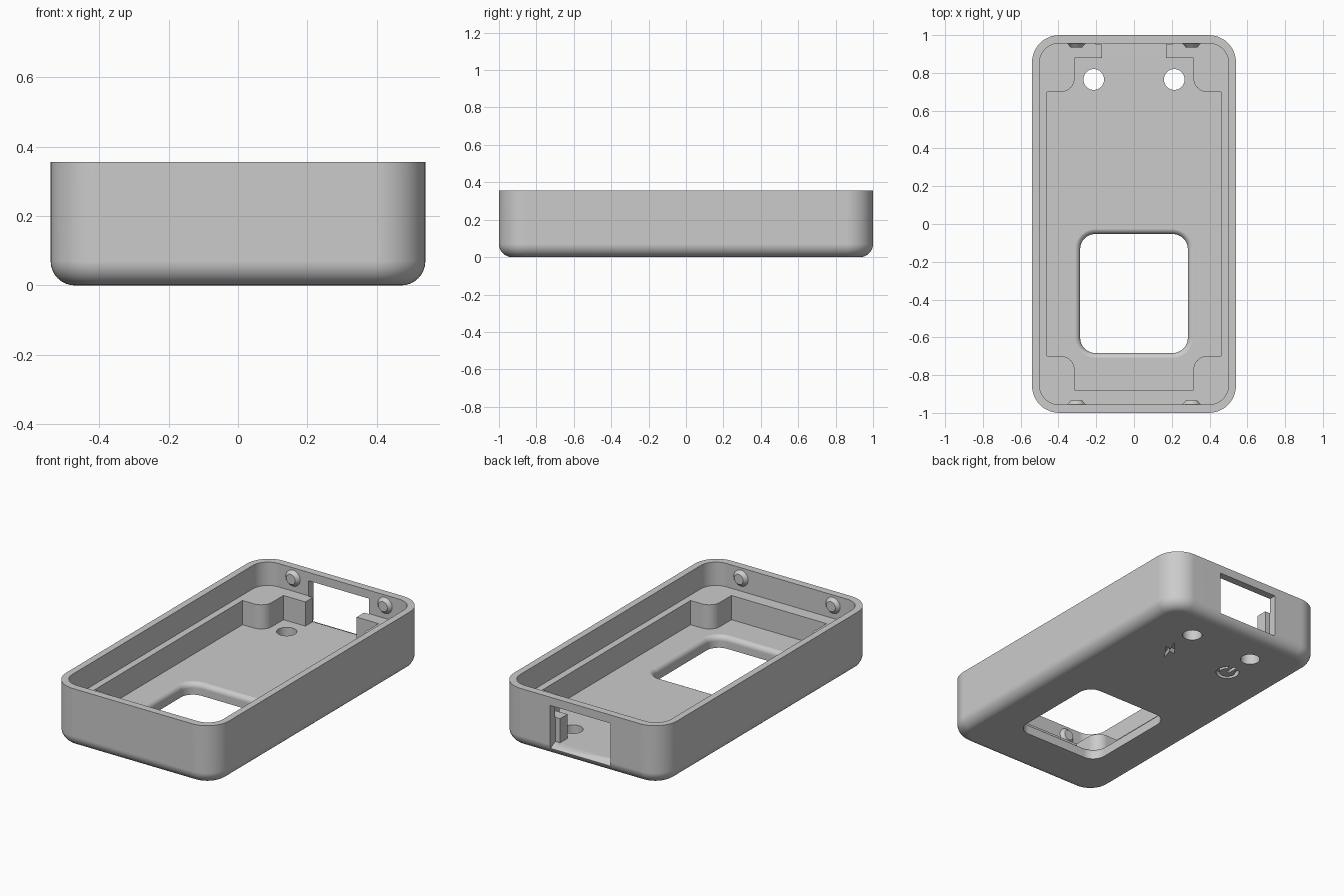
import bpy
import bmesh
from math import sin, cos, pi, radians
from mathutils import Matrix

scene_cube = bpy.data.objects.get("Cube")
if scene_cube:
    bpy.data.objects.remove(scene_cube, do_unlink=True)

# One plastic colour
GREY = (0.6, 0.6, 0.6, 1)
plastic = bpy.data.materials.new("grey_plastic")
plastic.use_nodes = True
plastic.diffuse_color = GREY
plastic.node_tree.nodes["Principled BSDF"].inputs["Base Color"].default_value = GREY

HEIGHT, FLOOR, LEDGE = 0.355, 0.07, 0.215


def arc(cx, cy, r, a0, a1, n=12):
    return [(cx + r * cos(radians(a0 + (a1 - a0) * i / n)),
             cy + r * sin(radians(a0 + (a1 - a0) * i / n))) for i in range(n + 1)]


def rounded_rect(hx, hy, r, cy=0):
    pts = []
    for k, (sx, sy) in enumerate(((1, 1), (-1, 1), (-1, -1), (1, -1))):
        pts += arc(sx * (hx - r), cy + sy * (hy - r), r, 90 * k, 90 * k + 90)
    return pts


def at_height(pts, z):
    return [(x, y, z) for x, y in pts]


def make_object(name, bm):
    bmesh.ops.recalc_face_normals(bm, faces=bm.faces)
    mesh = bpy.data.meshes.new(name)
    bm.to_mesh(mesh)
    bm.free()
    mesh.materials.append(plastic)
    obj = bpy.data.objects.new(name, mesh)
    bpy.context.collection.objects.link(obj)
    return obj


def loft(name, rings):
    """Closed solid through rings that all have the same point count."""
    bm = bmesh.new()
    loops = [[bm.verts.new(p) for p in ring] for ring in rings]
    n = len(loops[0])
    for a, b in zip(loops, loops[1:]):
        for i in range(n):
            j = (i + 1) % n
            bm.faces.new((a[i], a[j], b[j], b[i]))
    bm.faces.new(loops[0])
    bm.faces.new(loops[-1])
    return make_object(name, bm)


def prism(name, pts, z0, z1):
    return loft(name, [at_height(pts, z0), at_height(pts, z1)])


def activate(obj):
    bpy.ops.object.select_all(action='DESELECT')
    obj.select_set(True)
    bpy.context.view_layer.objects.active = obj


def cut(body, cutter):
    cutter.hide_render = True
    mod = body.modifiers.new("cut", 'BOOLEAN')
    mod.operation, mod.solver, mod.object = 'DIFFERENCE', 'EXACT', cutter
    activate(body)
    bpy.ops.object.modifier_apply(modifier=mod.name)
    bpy.data.objects.remove(cutter, do_unlink=True)


# Outer tray with a rounded bottom edge
FILLET = 0.07
rings = []
for i in range(9):
    t = i / 8 * pi / 2
    inset = FILLET * (1 - sin(t))
    rings.append(at_height(rounded_rect(0.54 - inset, 1 - inset, 0.145 - inset),
                           FILLET * (1 - cos(t))))
rings.append(at_height(rounded_rect(0.54, 1, 0.145), HEIGHT))
tray = loft("tray", rings)

# Upper cavity, leaving a thin rim
cut(tray, prism("upper_cavity", rounded_rect(0.5, 0.955, 0.1), LEDGE, 0.5))

# Lower cavity stepping around four corner bosses
right = [(0.315, -0.88)] + arc(0.385, -0.77, 0.07, 180, 90)
right += [(0.46, -0.70), (0.46, 0.70)]
right += arc(0.385, 0.77, 0.07, 270, 180)
right += [(0.315, 0.88), (0.17, 0.88), (0.17, 0.9545)]
left = [(-x, y) for x, y in reversed(right)]
cut(tray, prism("lower_cavity", right + left, FLOOR, LEDGE + 0.05))

# Connector port through the back wall, its sill sloping outward
sill = [(0.95, FLOOR), (1.03, 0.03), (1.03, 0.305), (0.95, 0.305)]
cut(tray, loft("port", [[(x, y, z) for y, z in sill] for x in (-0.2, 0.2)]))

# Display window with a rounded inner edge
EDGE = 0.03
rings = [at_height(rounded_rect(0.285, 0.315, 0.08, -0.368), -0.1)]
for i in range(7):
    t = i / 6 * pi / 2
    grow = EDGE * (1 - cos(t))
    rings.append(at_height(rounded_rect(0.285 + grow, 0.315 + grow, 0.08 + grow, -0.368),
                           FLOOR - EDGE + (EDGE + 0.0005) * sin(t)))
cut(tray, loft("window", rings))

# Two round indicator holes
for side in (-1, 1):
    cut(tray, prism("indicator_hole", arc(side * 0.213, 0.765, 0.055, 0, 350, 35), -0.1, 0.12))

# Shallow pictogram recesses in the underside
DEPTH = 0.03
bolt = [(0.035, 0.08), (-0.045, -0.015), (-0.005, -0.01),
        (-0.03, -0.08), (0.045, 0.015), (0.005, 0.01)]
cut(tray, prism("bolt_recess", [(0.2 + x, 0.555 + y) for x, y in bolt], -0.05, DEPTH))
ring = arc(-0.21, 0.57, 0.065, 125, 415, 28) + arc(-0.21, 0.57, 0.045, 415, 125, 28)
cut(tray, prism("ring_recess", ring, -0.05, DEPTH))
bar = [(-0.22, 0.57), (-0.2, 0.57), (-0.2, 0.64), (-0.22, 0.64)]
cut(tray, prism("bar_recess", bar, -0.05, DEPTH))

# Snap nubs on the inside of the end walls
for end, end_name in ((1, "back"), (-1, "front")):
    for side, side_name in ((1, "left"), (-1, "right")):
        bm = bmesh.new()
        bmesh.ops.create_cone(bm, cap_ends=True, segments=32,
                              radius1=0.052, radius2=0.03, depth=0.025,
                              matrix=Matrix.Translation((side * 0.305, end * 0.947, 0.293))
                              @ Matrix.Rotation(end * pi / 2, 4, 'X'))
        nub = make_object(f"{end_name}_{side_name}_snap_nub", bm)
        activate(nub)
        bpy.ops.object.shade_smooth_by_angle(angle=radians(30))

# Smooth the curves and keep the flats flat
activate(tray)
bpy.ops.object.shade_smooth_by_angle(angle=radians(30))
weighted = tray.modifiers.new("weighted_normals", 'WEIGHTED_NORMAL')
weighted.keep_sharp = True
